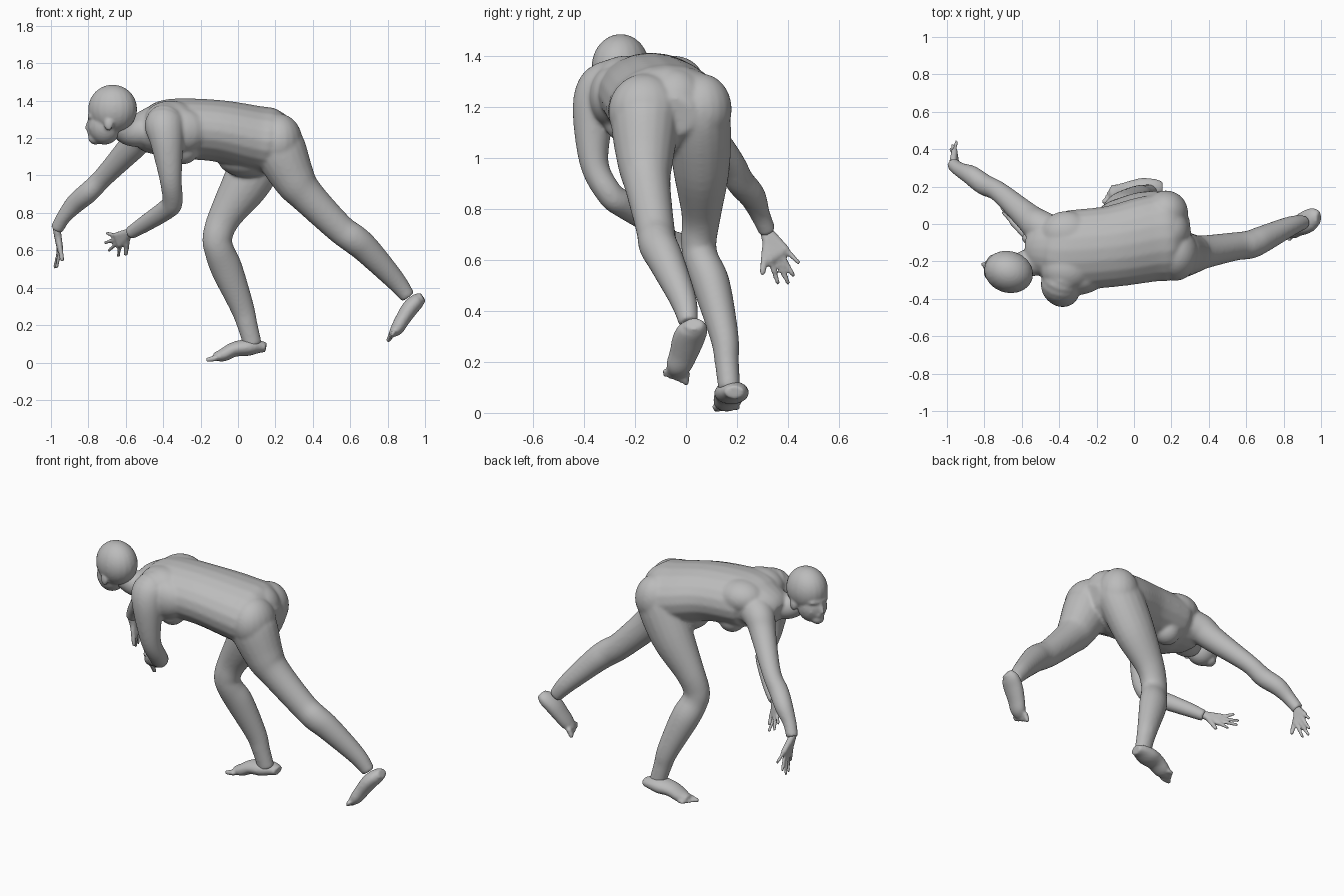
import bpy
import bmesh
from math import cos, sin, tau
from mathutils import Vector, Matrix

old = bpy.data.objects.get("Cube")
if old:
    bpy.data.objects.remove(old)

SIDES = 20
STEPS = 6
FACING = Vector((-1, .3, 0)).normalized()
SIDEWAYS = Vector((.3, 1, 0)).normalized()
UP = Vector((0, 0, 1))
HEAD = Vector((-.675, -.255, 1.355))
bm = bmesh.new()

skin = bpy.data.materials.new("plain grey")
skin.use_nodes = True
grey = (.5, .5, .5, 1)
skin.diffuse_color = grey
skin.node_tree.nodes["Principled BSDF"].inputs["Base Color"].default_value = grey


def spline(before, start, end, after, t):
    """Smooth interpolation between start and end, for each component."""
    return [q + t / 2 * ((r - p) + t * ((2 * p - 5 * q + 4 * r - s)
                                        + t * (3 * (q - r) + s - p)))
            for p, q, r, s in zip(before, start, end, after)]


def loft(stations, squash=1.0, side=(0, 1, 0)):
    """Skin ellipses along a smooth path. Each station is x, y, z, radius.
    The squash scales the radius across the side direction."""
    padded = [stations[0], *stations, stations[-1]]
    path = [spline(*padded[i:i + 4], step / STEPS)
            for i in range(len(stations) - 1) for step in range(STEPS)]
    path.append(stations[-1])
    centres = [Vector(point[:3]) for point in path]
    last = len(path) - 1
    rings = []
    for i, centre in enumerate(centres):
        radius = path[i][3]
        tangent = (centres[min(i + 1, last)] - centres[max(i - 1, 0)]).normalized()
        across = Vector(side)
        across = (across - tangent * across.dot(tangent)).normalized()
        normal = tangent.cross(across)
        angles = [tau * k / SIDES for k in range(SIDES)]
        rings.append([bm.verts.new(centre + radius * (across * squash * cos(a) + normal * sin(a)))
                      for a in angles])
    for low, high in zip(rings, rings[1:]):
        for k in range(SIDES):
            bm.faces.new((low[k - 1], low[k], high[k], high[k - 1]))
    bm.faces.new(reversed(rings[0]))
    bm.faces.new(rings[-1])


def blob(centre, radii, turn=Matrix.Identity(4)):
    """Ellipsoid mass."""
    bmesh.ops.create_uvsphere(bm, u_segments=SIDES, v_segments=SIDES, radius=1,
                              matrix=Matrix.Translation(centre) @ turn
                              @ Matrix.Diagonal((*radii, 1)))


def digit(root, tip, thick):
    """Finger or toe: a tapered rod with a round end."""
    root, tip = Vector(root), Vector(tip)
    fine = thick * .8
    loft([(*root, thick), (*tip, fine)], side=(tip - root).orthogonal())
    blob(tip, (fine, fine, fine))


def hand(wrist, knuckles, tips, thumb, thick=.012):
    """Palm built from rods that fan from wrist to knuckles, then the fingers."""
    wrist, first, last = Vector(wrist), Vector(knuckles[0]), Vector(knuckles[1])
    for i, tip in enumerate(tips):
        knuckle = first.lerp(last, i / (len(tips) - 1))
        digit(wrist, knuckle, thick * 1.8)
        digit(knuckle, tip, thick)
    digit(wrist.lerp(first, .3), thumb, thick * 1.3)


def toes(first, last, reach, thick=.017):
    """Row of toes that shorten away from the big one."""
    first, last, reach = Vector(first), Vector(last), Vector(reach)
    for i in range(5):
        root = first.lerp(last, i / 4)
        digit(root, root + reach * (1 - i / 8), thick if i == 0 else thick * .8)


def face_blob(forward, sideways, up, radii):
    """Mass placed and turned with the head."""
    turn = Matrix.Rotation(-.3, 4, 'Z')
    blob(HEAD + FACING * forward + SIDEWAYS * sideways + UP * up, radii, turn)


def cover(name, softness):
    """Wrap one continuous skin over the masses built so far, then start afresh."""
    bmesh.ops.recalc_face_normals(bm, faces=bm.faces)
    mesh = bpy.data.meshes.new(name)
    bm.to_mesh(mesh)
    bm.clear()
    mesh.materials.append(skin)
    part = bpy.data.objects.new(name, mesh)
    bpy.context.collection.objects.link(part)
    bpy.ops.object.select_all(action='DESELECT')
    part.select_set(True)
    bpy.context.view_layer.objects.active = part
    remesh = part.modifiers.new("skin", 'REMESH')
    remesh.mode = 'VOXEL'
    remesh.voxel_size = .008
    soften = part.modifiers.new("soften", 'SMOOTH')
    soften.factor = .5
    soften.iterations = softness
    for modifier in ("skin", "soften"):
        bpy.ops.object.modifier_apply(modifier=modifier)
    bpy.ops.object.shade_smooth()


# Torso, from shoulders to rump
loft([(-.57, -.13, 1.22, .06), (-.53, -.13, 1.23, .1), (-.46, -.13, 1.24, .13),
      (-.36, -.14, 1.25, .16), (-.12, -.12, 1.24, .165), (.08, -.08, 1.2, .175),
      (.19, -.07, 1.18, .17), (.29, -.07, 1.16, .08)], squash=1.32)

# Chest, shoulder blades, flank, belly and buttocks
for y in (-.24, -.05):
    blob((-.29, y, 1.14), (.08, .08, .08))
    blob((-.36, y, 1.3), (.14, .12, .1))
blob((-.31, -.29, 1.24), (.15, .09, .12))
blob((.05, -.06, 1.09), (.16, .13, .1))
blob((.17, .06, 1.19), (.12, .12, .14))
blob((.22, -.16, 1.18), (.125, .145, .15))
blob((.19, -.04, 1.22), (.11, .12, .13))

# Neck
loft([(-.46, -.17, 1.25, .1), (-.54, -.2, 1.23, .08),
      (-.6, -.22, 1.24, .07), (-.67, -.25, 1.3, .06)])

# Bent arm
loft([(-.36, -.25, 1.28, .1), (-.39, -.32, 1.27, .11), (-.38, -.36, 1.18, .09),
      (-.36, -.36, .98, .06), (-.35, -.3, .86, .055), (-.38, -.25, .82, .055),
      (-.5, -.13, .74, .045), (-.58, -.06, .69, .035)], squash=.95)

# Reaching arm
loft([(-.43, -.06, 1.25, .1), (-.51, -.01, 1.22, .09), (-.57, .04, 1.15, .075),
      (-.72, .17, .99, .055), (-.8, .21, .91, .057), (-.87, .26, .85, .053),
      (-.93, .29, .78, .04), (-.97, .32, .71, .035)])

# Standing leg
loft([(.17, .04, 1.25, .1), (.15, .05, 1.17, .14), (.05, .06, .97, .13),
      (-.07, .06, .78, .09), (-.11, .05, .67, .08), (-.1, .06, .6, .08),
      (-.06, .1, .5, .085), (.02, .15, .3, .065), (.05, .16, .2, .055),
      (.08, .17, .09, .05)], squash=.87)

# Trailing leg
loft([(.2, -.15, 1.24, .1), (.22, -.16, 1.15, .14), (.3, -.16, .98, .115),
      (.37, -.15, .89, .095), (.54, -.12, .72, .08), (.62, -.11, .66, .08),
      (.69, -.08, .6, .075), (.84, -.01, .44, .055), (.91, .01, .35, .04)], squash=.95)
cover("body", 15)

# Skull, face, jaw, chin, brow and mouth
face_blob(-.005, 0, 0, (.133, .112, .13))
face_blob(.04, 0, -.09, (.09, .085, .1))
face_blob(.06, 0, -.13, (.06, .06, .05))
face_blob(.09, 0, -.155, (.04, .04, .035))
face_blob(.095, 0, -.04, (.035, .07, .025))
face_blob(.11, 0, -.12, (.025, .035, .03))

# Nose, ears and cheeks
digit(HEAD + FACING * .115 - UP * .05, HEAD + FACING * .138 - UP * .1, .015)
for s in (-1, 1):
    face_blob(-.01, s * .095, -.08, (.025, .016, .036))
    face_blob(.08, s * .04, -.1, (.035, .03, .03))
cover("head", 5)

# Hands
hand((-.57, -.07, .7), [(-.63, .01, .63), (-.65, .01, .68)],
     [(-.64, .08, .57), (-.69, .1, .6), (-.71, .09, .64), (-.7, .06, .69)],
     (-.6, .02, .58))
cover("bent_arm_hand", 4)
hand((-.97, .31, .72), [(-.95, .33, .6), (-.96, .39, .64)],
     [(-.97, .36, .51), (-.98, .4, .51), (-.97, .42, .54), (-.95, .44, .59)],
     (-.94, .3, .55))
cover("reaching_arm_hand", 4)

# Feet
loft([(.15, .19, .08, .025), (.11, .19, .085, .035), (.05, .18, .08, .045),
      (-.02, .17, .07, .04), (-.08, .16, .04, .035), (-.13, .16, .03, .02)], squash=1.5)
toes((-.11, .12, .025), (-.09, .2, .025), (-.05, 0, -.01))
cover("standing_foot", 5)
loft([(.99, .03, .35, .025), (.96, .03, .33, .04), (.92, .01, .29, .045),
      (.88, -.01, .23, .04), (.85, -.03, .18, .035), (.82, -.04, .15, .02)], squash=1.4)
toes((.825, 0, .16), (.835, -.08, .17), (-.02, 0, -.04))
cover("trailing_foot", 5)
bm.free()
